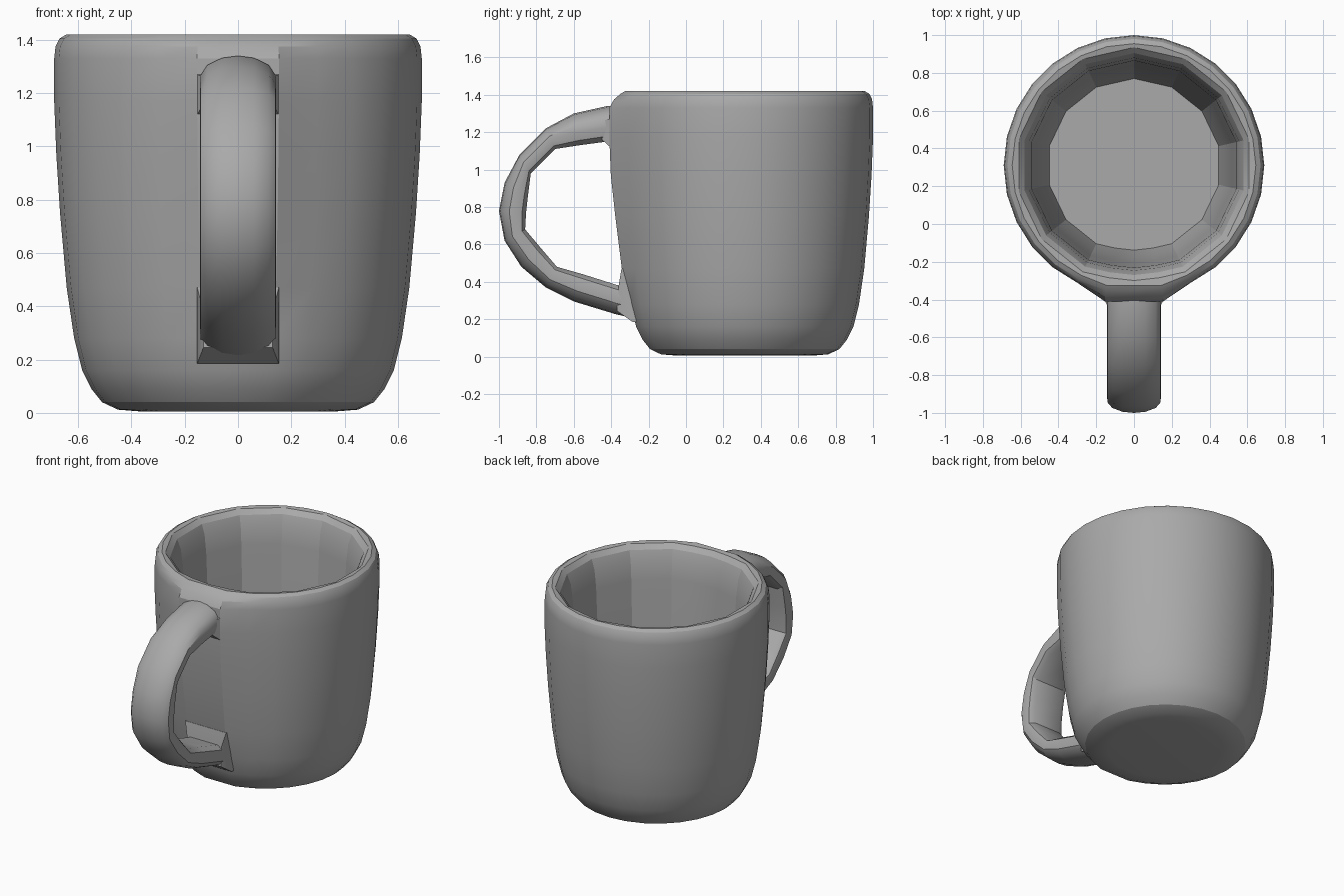
import bpy, bmesh, math

if "Cube" in bpy.data.objects:
    bpy.data.objects.remove(bpy.data.objects["Cube"], do_unlink=True)

# Single glaze colour
glaze = bpy.data.materials.new("grey_glaze")
glaze.use_nodes = True
GREY = (0.4, 0.4, 0.4, 1)
glaze.diffuse_color = GREY
glaze.node_tree.nodes["Principled BSDF"].inputs["Base Color"].default_value = GREY


def skin(name, rings, angle):
    """Join closed rings of points into a capped, smoothly shaded tube."""
    bm = bmesh.new()
    loops = [[bm.verts.new(p) for p in ring] for ring in rings]
    n = len(loops[0])
    for a, b in zip(loops, loops[1:]):
        for i in range(n):
            j = (i + 1) % n
            bm.faces.new((a[i], a[j], b[j], b[i]))
    bm.faces.new(loops[0][::-1])
    bm.faces.new(loops[-1])
    bmesh.ops.recalc_face_normals(bm, faces=bm.faces)
    mesh = bpy.data.meshes.new(name)
    bm.to_mesh(mesh)
    bm.free()
    mesh.materials.append(glaze)
    obj = bpy.data.objects.new(name, mesh)
    bpy.context.collection.objects.link(obj)
    bpy.ops.object.select_all(action="DESELECT")
    obj.select_set(True)
    bpy.context.view_layer.objects.active = obj
    bpy.ops.object.shade_smooth_by_angle(angle=math.radians(angle))
    return obj


# Cup: 28 sides outside, 14 flat facets inside, flat front panel for the handle
SIDES, CENTRE_Y = 28, 0.31


def cup_ring(r, z, bulge=0.0, inner=False):
    ring = []
    for i in range(SIDES):
        a = math.pi / 2 + math.tau * i / SIDES
        k = r * math.cos(math.tau / SIDES) if inner and i % 2 else r
        x, y = k * math.cos(a), k * math.sin(a)
        if abs(i - SIDES // 2) <= 1 and not inner:
            y = -(r * (0.985 if bulge == 0 else 1) + bulge)
        if inner:
            y = max(y, -0.975 * r)
        ring.append((x, y + CENTRE_Y, z))
    return ring


outside = [(0.36, 0.005), (0.45, 0.012), (0.51, 0.04), (0.55, 0.09), (0.585, 0.16),
           (0.615, 0.28), (0.643, 0.47, 0.01), (0.668, 0.75, 0.02), (0.682, 0.97, 0.03),
           (0.69, 1.17, 0.03), (0.69, 1.33, 0.03), (0.685, 1.375, 0.01),
           (0.67, 1.405), (0.645, 1.42)]
inside = [(0.625, 1.415), (0.595, 1.385), (0.57, 1.32), (0.555, 1.2),
          (0.53, 0.7), (0.50, 0.3), (0.46, 0.13)]
skin("cup_body", [cup_ring(*p) for p in outside]
     + [cup_ring(*p, inner=True) for p in inside], 22)

# Handle: crowned outer face, flat inner face; each station is outer y,z and inner y,z
stations = [(-0.30, 1.34, -0.30, 1.15), (-0.42, 1.34, -0.42, 1.15),
            (-0.60, 1.30, -0.57, 1.13), (-0.75, 1.22, -0.70, 1.11),
            (-0.89, 1.08, -0.83, 0.98), (-0.97, 0.93, -0.845, 0.86),
            (-1.0, 0.78, -0.855, 0.77), (-0.97, 0.62, -0.86, 0.68),
            (-0.88, 0.48, -0.78, 0.585), (-0.75, 0.37, -0.69, 0.48),
            (-0.60, 0.295, -0.55, 0.44), (-0.37, 0.225, -0.36, 0.38),
            (-0.25, 0.20, -0.25, 0.36)]
half = [(0.10, 0.0), (0.135, 0.15), (0.143, 0.4), (0.14, 0.62),
        (0.115, 0.82), (0.06, 0.96)]
section = half + [(0, 1.0)] + [(-x, t) for x, t in reversed(half)]


def handle_ring(oy, oz, iy, iz, shape=section):
    return [(x, iy + (oy - iy) * t, iz + (oz - iz) * t) for x, t in shape]


skin("handle", [handle_ring(*s) for s in stations], 32)

# Flared foot where the handle meets the lower wall
square = [(0.153, 0), (0.153, 1), (-0.153, 1), (-0.153, 0)]
narrow = [(0.13, 0), (0.13, 1), (-0.13, 1), (-0.13, 0)]
skin("handle_lower_flare", [
    handle_ring(-0.20, 0.185, -0.25, 0.47, square),
    handle_ring(-0.285, 0.185, -0.345, 0.47, square),
    handle_ring(-0.37, 0.245, -0.36, 0.38, narrow)], 25)

# Flared collar where the handle meets the upper wall
skin("handle_upper_flare", [
    handle_ring(-0.33, 1.33, -0.33, 1.08, square),
    handle_ring(-0.41, 1.27, -0.405, 1.12, square),
    handle_ring(-0.45, 1.26, -0.45, 1.16, narrow)], 25)
